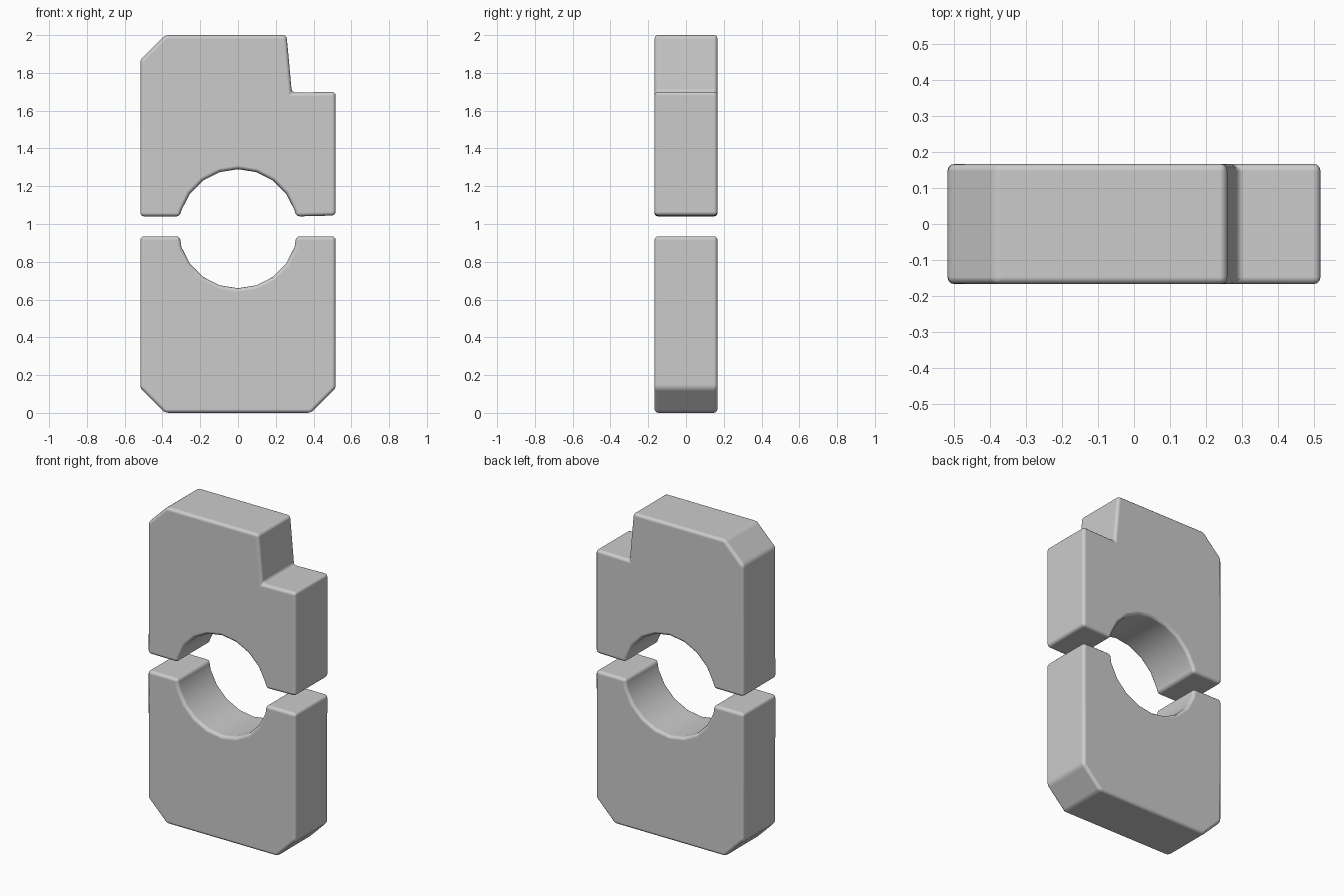
import bpy, bmesh
from math import sin, cos, radians

if "Cube" in bpy.data.objects:
    bpy.data.objects.remove(bpy.data.objects["Cube"])

HALF_DEPTH = 0.167
BORE_Z, BORE_R = 0.975, 0.315


def bore_arc(sign, end_z):
    """Half of a 20-sided bore, left to right, ending on the split face."""
    arc = [(BORE_R * sin(radians(a)), BORE_Z + sign * BORE_R * cos(radians(a)))
           for a in range(-72, 73, 18)]
    return [(-0.308, end_z)] + arc + [(0.308, end_z)]


def make_plate(name, profile):
    """Extrude an XZ outline through the thickness and round its edges."""
    bm = bmesh.new()
    face = bm.faces.new([bm.verts.new((x, -HALF_DEPTH, z)) for x, z in profile])
    ext = bmesh.ops.extrude_face_region(bm, geom=[face])
    moved = [v for v in ext["geom"] if isinstance(v, bmesh.types.BMVert)]
    bmesh.ops.translate(bm, verts=moved, vec=(0, 2 * HALF_DEPTH, 0))
    if not any(face in e.link_faces and len(e.link_faces) == 2 for e in bm.edges):
        bm.faces.remove(face)
    bmesh.ops.recalc_face_normals(bm, faces=bm.faces)
    mesh = bpy.data.meshes.new(name)
    bm.to_mesh(mesh)
    bm.free()
    obj = bpy.data.objects.new(name, mesh)
    bpy.context.collection.objects.link(obj)

    bpy.ops.object.select_all(action='DESELECT')
    obj.select_set(True)
    bpy.context.view_layer.objects.active = obj
    bpy.ops.object.shade_smooth_by_angle(angle=radians(35))

    bevel = obj.modifiers.new("rounded_edges", 'BEVEL')
    bevel.width = 0.02
    bevel.segments = 3
    bevel.limit_method = 'ANGLE'
    bevel.angle_limit = radians(30)
    bevel.harden_normals = True
    return obj


# Upper half: one chamfered corner and one stepped notch
make_plate("upper_clamp_half",
           [(-0.517, 1.04)] + bore_arc(1, 1.04) +
           [(0.517, 1.045), (0.517, 1.70), (0.285, 1.695),
            (0.257, 2.0), (-0.385, 2.0), (-0.517, 1.87)])

# Lower half: two chamfered bottom corners
make_plate("lower_clamp_half",
           [(-0.517, 0.935)] + bore_arc(-1, 0.935) +
           [(0.517, 0.935), (0.517, 0.13), (0.387, 0.0),
            (-0.387, 0.0), (-0.517, 0.13)])
